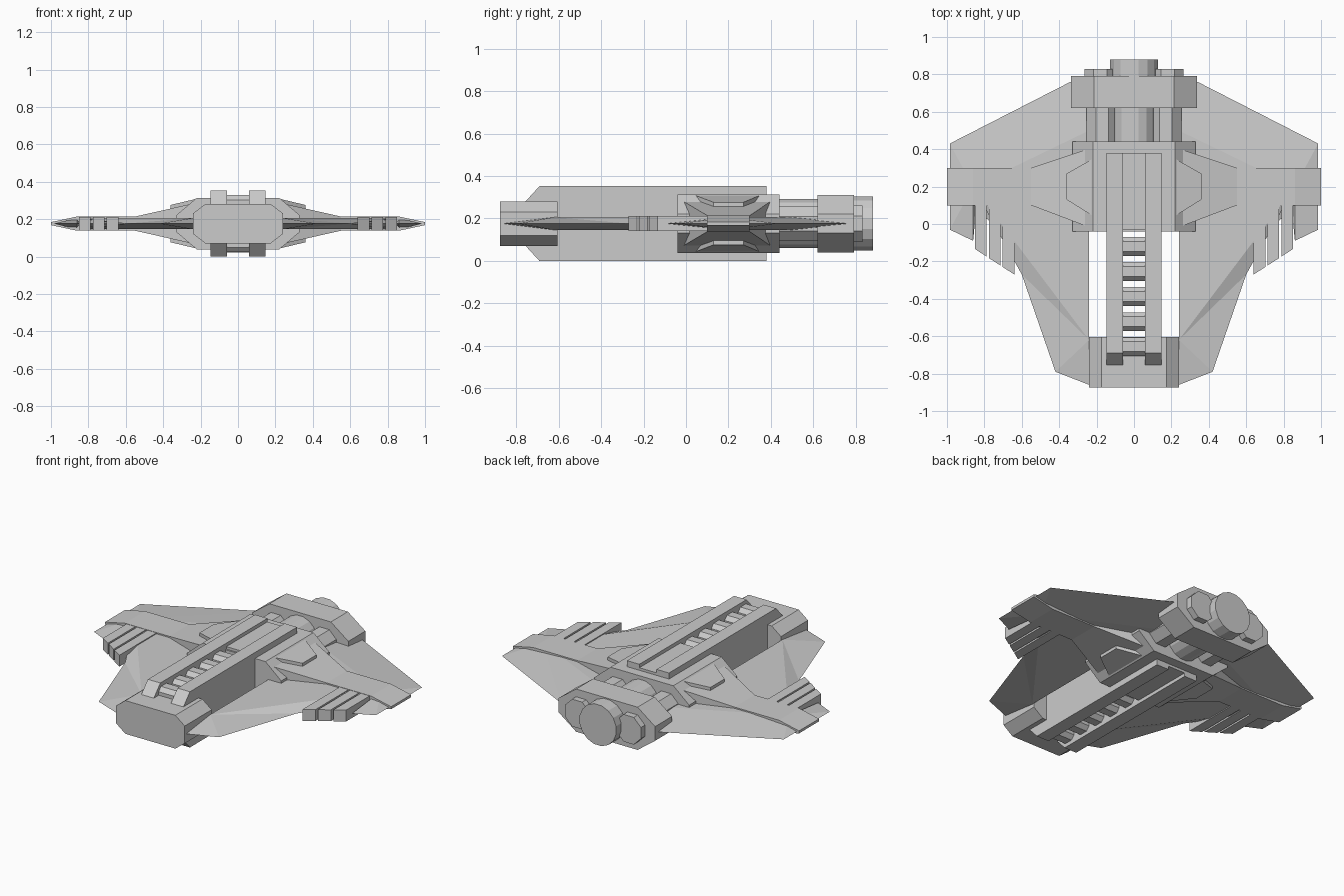
import bpy, bmesh, math
from mathutils import Matrix

if "Cube" in bpy.data.objects:
    bpy.data.objects.remove(bpy.data.objects["Cube"])

CZ = 0.176  # height of the ship's mid plane; all parts are built around it


def finish(name, bm, mirror=(False, False, False)):
    bmesh.ops.recalc_face_normals(bm, faces=bm.faces)
    me = bpy.data.meshes.new(name)
    bm.to_mesh(me)
    bm.free()
    ob = bpy.data.objects.new(name, me)
    ob.location.z = CZ
    bpy.context.collection.objects.link(ob)
    if any(mirror):
        m = ob.modifiers.new("mirror", 'MIRROR')
        m.use_axis = mirror
    return ob


def add_hull(bm, pts):
    vs = [bm.verts.new(p) for p in pts]
    bmesh.ops.convex_hull(bm, input=vs)
    bmesh.ops.dissolve_limit(bm, angle_limit=0.01, verts=bm.verts[:], edges=bm.edges[:])


def hull(name, pts, mirror=(False, False, False)):
    bm = bmesh.new()
    add_hull(bm, pts)
    return finish(name, bm, mirror)


def octagon(w, h, fw, fh):
    # chamfered rectangle, fw / fh are the half lengths of the flats
    return [(s * a, t * b) for s in (-1, 1) for t in (-1, 1) for a, b in ((fw, h), (w, fh))]


def hull_block(name, y0, y1, *sec):
    return hull(name, [(x, y, z) for y in (y0, y1) for x, z in octagon(*sec)])


def tube(name, x, r, y0, y1, sides, mirror=False):
    bm = bmesh.new()
    mat = (Matrix.Translation((x, (y0 + y1) / 2, 0)) @ Matrix.Rotation(math.pi / 2, 4, 'X')
           @ Matrix.Rotation(math.pi / sides, 4, 'Z'))
    bmesh.ops.create_cone(bm, cap_ends=True, segments=sides, radius1=r, radius2=r,
                          depth=y1 - y0, matrix=mat)
    return finish(name, bm, (mirror, False, False))


# Fuselage blocks
hull_block("nose_block", -0.875, -0.605, 0.24, 0.105, 0.175, 0.055)
hull_block("mid_body", -0.04, 0.44, 0.33, 0.138, 0.22, 0.045)
hull_block("rear_block", 0.62, 0.79, 0.337, 0.135, 0.215, 0.045)
hull_block("centre_spine", -0.03, 0.38, 0.065, 0.154, 0.065, 0.154)

# Twin full-height rails with sloped front ends
hull("rails", [(x, y, z * s) for x in (0.06, 0.147) for s in (-1, 1)
               for y, z in ((-0.755, 0.105), (-0.69, 0.176), (0.38, 0.176))],
     (True, False, False))

# Rungs between the rails
for i in range(5):
    yc = -0.12 - 0.134 * i
    hull("rung_%d" % (i + 1), [(x, yc + y, z) for x in (-0.065, 0.065)
                               for y, z in octagon(0.05, 0.152, 0.027, 0.127)])

# Engines: connecting tubes and rear nozzles
tube("engine_core", 0, 0.118, 0.42, 0.64, 16)
tube("engine_nozzle", 0, 0.13, 0.77, 0.88, 16)
tube("side_tubes", 0.17, 0.09, 0.42, 0.64, 8, True)
tube("side_nozzles", 0.18, 0.093, 0.77, 0.83, 8, True)

# Wings: knife-edged outline rising to a ridge
outline = [(0.24, -0.86), (0.42, -0.79), (0.6, -0.27), (0.64, -0.08), (0.845, 0.07),
           (0.86, -0.09), (0.985, -0.03), (0.985, 0.43), (0.34, 0.76), (0.24, 0.78)]
ridge = [(0.24, -0.62), (0.24, 0.5), (0.86, 0.2)]
bm = bmesh.new()
P = [bm.verts.new((x, y, 0)) for x, y in outline]
a, b, c = [bm.verts.new((x, y, 0.03)) for x, y in ridge]
for f in [(P[0], P[1], a), (P[1], P[2], a), (P[2], c, a), (a, c, b), (P[7], P[8], c),
          (P[8], b, c), (P[8], P[9], b), (P[0], a, b, P[9])] + \
         [(P[i], P[i + 1], c) for i in range(2, 7)]:
    bm.faces.new(f)
finish("wings", bm, (True, False, True))

# Wing arms: lofted box sections (x, y0, y1, half height)
sections = [(0.22, -0.025, 0.41, 0.112), (0.55, 0.1, 0.3, 0.038),
            (0.86, 0.1, 0.3, 0.038), (1.0, 0.1, 0.3, 0.008)]
bm = bmesh.new()
rings = [[bm.verts.new(p) for p in ((x, y0, -h), (x, y1, -h), (x, y1, h), (x, y0, h))]
         for x, y0, y1, h in sections]
for r, s in zip(rings, rings[1:]):
    for i in range(4):
        bm.faces.new((r[i], r[(i + 1) % 4], s[(i + 1) % 4], s[i]))
bm.faces.new(rings[0])
bm.faces.new(rings[-1])
finish("wing_arms", bm, (True, False, False))

# Tapered pods where the arms meet the body, above and below
hull("arm_pods", [(x, y, z) for x, y0, y1, zt in ((0.2, 0.03, 0.36, 0.138), (0.36, 0.13, 0.27, 0.1))
                  for y in (y0, y1) for z in (zt, 0.03)], (True, False, True))

# Slanted wing fingers
for i in range(3):
    x0 = 0.64 + 0.074 * i
    yf = -0.27 + 0.048 * i
    hull("wing_finger_%d" % (i + 1),
         [(x, y, z) for x, f in ((x0, yf), (x0 + 0.062, yf + 0.04))
          for y in (f, 0.12) for z in (-0.036, 0.036)], (True, False, False))
